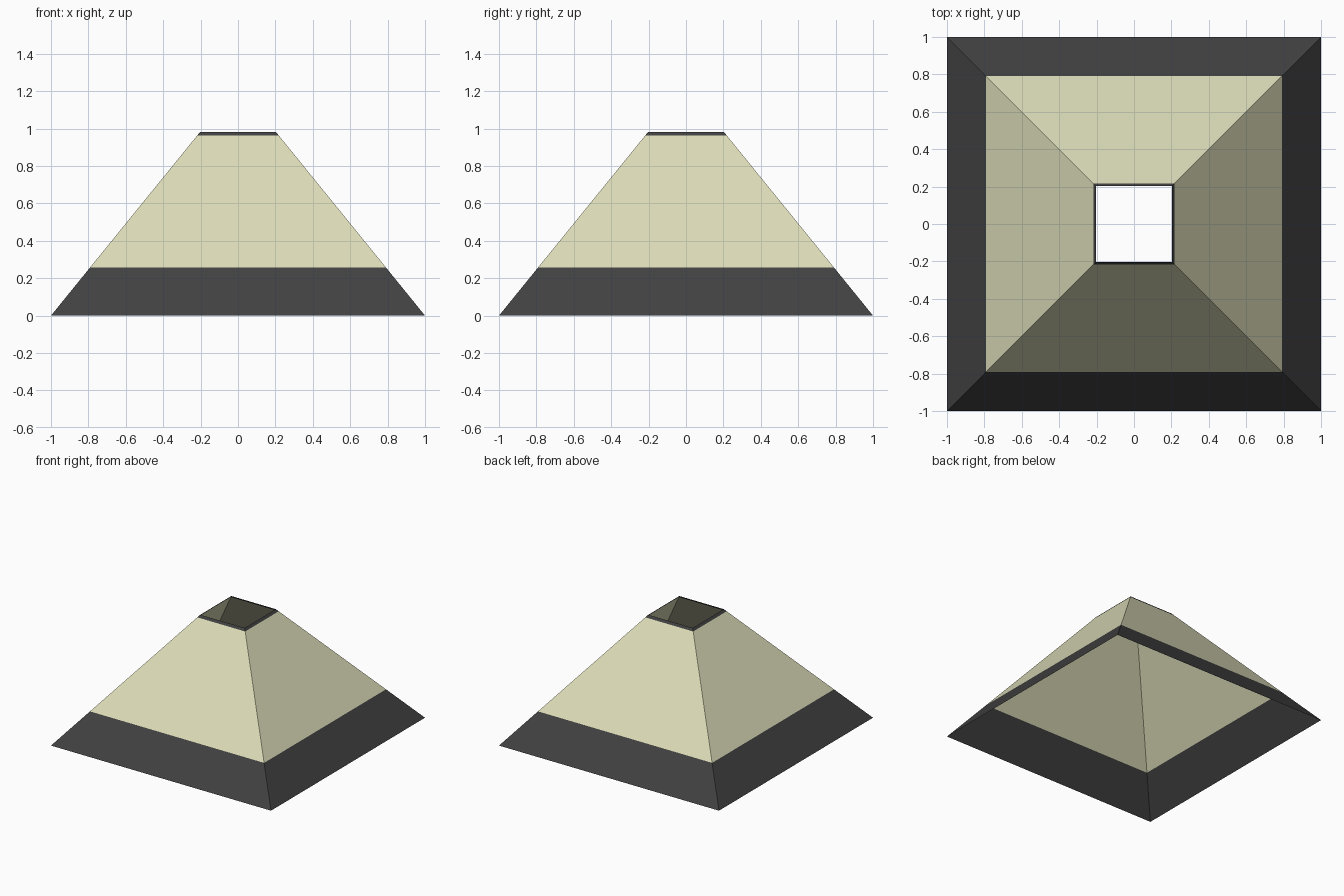
import bpy
import bmesh

if "Cube" in bpy.data.objects:
    bpy.data.objects.remove(bpy.data.objects["Cube"])

HEIGHT = 0.983
BASE, TOP = 1.0, 0.202          # half widths of the open square ends
TRIM_LOW, TRIM_HIGH = 0.257, 0.964


def material(name, rgb):
    m = bpy.data.materials.new(name)
    m.diffuse_color = (*rgb, 1.0)
    m.use_nodes = True
    m.node_tree.nodes["Principled BSDF"].inputs["Base Color"].default_value = m.diffuse_color
    return m


def square_ring(bm, z):
    h = BASE + (TOP - BASE) * z / HEIGHT
    return [bm.verts.new((sx * h, sy * h, z))
            for sx, sy in ((-1, -1), (1, -1), (1, 1), (-1, 1))]


def sloped_band(name, z0, z1, mat):
    """Open four-sided band of the pyramid between two heights."""
    bm = bmesh.new()
    low, high = square_ring(bm, z0), square_ring(bm, z1)
    for i in range(4):
        j = (i + 1) % 4
        bm.faces.new((low[i], low[j], high[j], high[i]))
    mesh = bpy.data.meshes.new(name)
    bm.to_mesh(mesh)
    bm.free()
    mesh.materials.append(mat)
    bpy.context.collection.objects.link(bpy.data.objects.new(name, mesh))


cream = material("cream fabric", (0.72, 0.72, 0.485))
charcoal = material("charcoal trim", (0.053, 0.053, 0.053))

# Thin lampshade, open at both ends: bottom trim, fabric, top trim
sloped_band("bottom_trim", 0.0, TRIM_LOW, charcoal)
sloped_band("shade_fabric", TRIM_LOW, TRIM_HIGH, cream)
sloped_band("top_trim", TRIM_HIGH, HEIGHT, charcoal)
